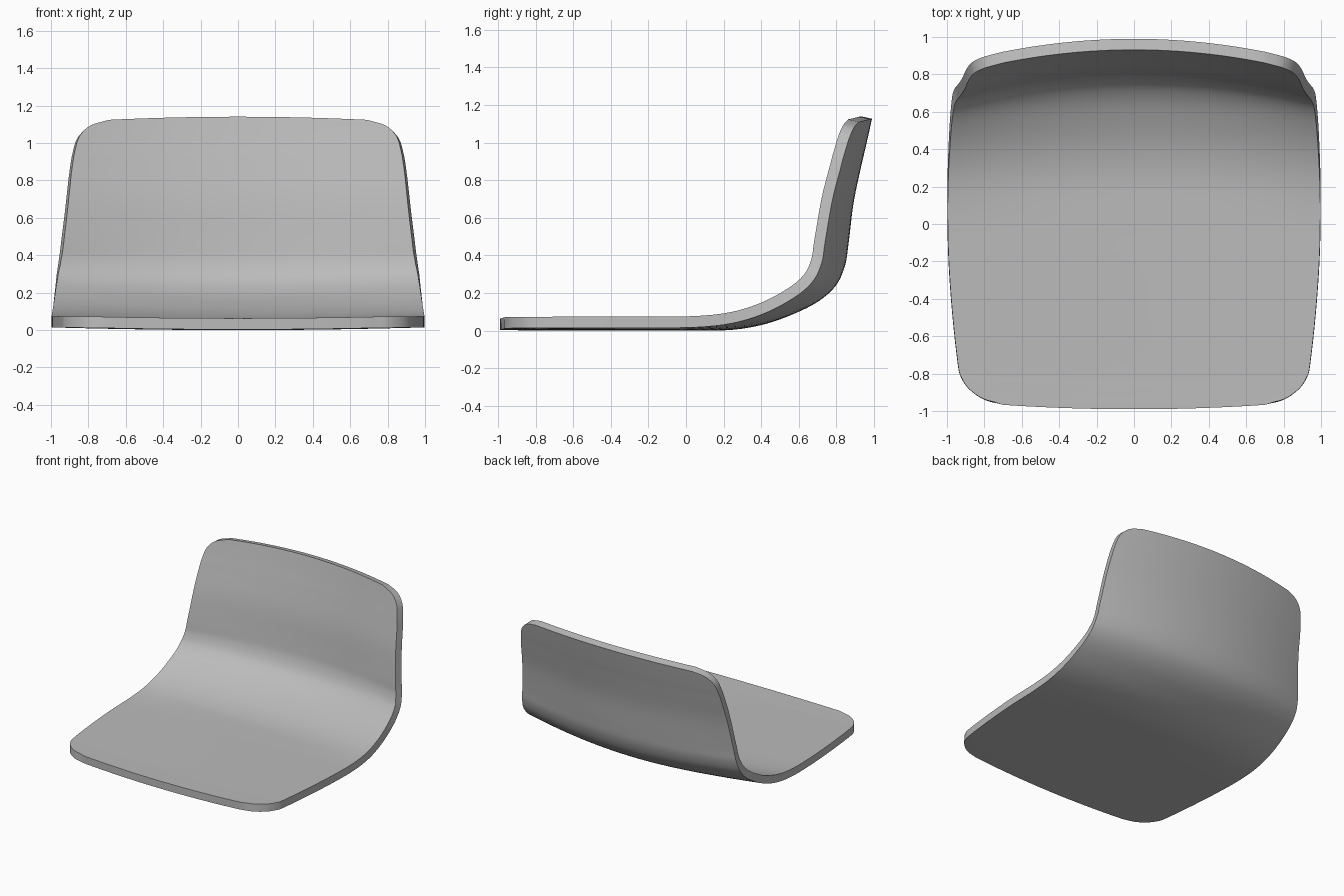
import bpy
from mathutils import Vector

cube = bpy.data.objects.get("Cube")
if cube:
    bpy.data.objects.remove(cube)

# Material
grey = bpy.data.materials.new("plain grey")
grey.use_nodes = True
colour = (0.5, 0.5, 0.5, 1)
grey.diffuse_color = colour
grey.node_tree.nodes["Principled BSDF"].inputs["Base Color"].default_value = colour

# Underside stations, front to top: y, z, sideways cupping, half width, end rounding
STATIONS = [Vector(s) for s in (
    (-.99, .003, .015, .70, .05), (-.972, .003, .015, .80, .05),
    (-.924, .002, .015, .88, .05), (-.863, .001, .015, .925, .05),
    (-.79, 0, .015, .943, .05), (-.5, 0, .015, .972, .02),
    (-.2, 0, .015, .992, 0), (.05, 0, .017, .998, 0),
    (.25, .004, .035, .997, 0), (.42, .034, .055, .992, 0),
    (.57, .087, .075, .985, 0), (.7, .152, .10, .976, 0),
    (.795, .235, .125, .968, 0), (.845, .34, .135, .958, 0),
    (.865, .46, .14, .945, 0), (.892, .68, .135, .92, -.02),
    (.934, .88, .13, .90, -.06), (.955, .97, .13, .885, -.065),
    (.973, 1.05, .13, .86, -.065), (.985, 1.105, .13, .80, -.065),
    (.99, 1.127, .13, .70, -.065))]
STEPS, COLUMNS, THICKNESS = 4, 32, .06


def spline(points, steps):
    """Smooth curve through the stations."""
    ext = [2 * points[0] - points[1], *points, 2 * points[-1] - points[-2]]
    out = []
    for a, b, c, d in zip(ext, ext[1:], ext[2:], ext[3:]):
        for i in range(steps):
            t = i / steps
            out.append(b + (c - a) * t / 2 + (a - 2.5 * b + 2 * c - d / 2) * t**2
                       + (1.5 * (b - c) + (d - a) / 2) * t**3)
    return out + [points[-1]]


# Shell surface: each row is bowed towards the sitter and rounded at the ends
rows = spline(STATIONS, STEPS)
verts = []
for i, (y, z, cup, width, rounding) in enumerate(rows):
    before, after = rows[max(i - 1, 0)], rows[min(i + 1, len(rows) - 1)]
    along = Vector((0, after[0] - before[0], after[1] - before[1])).normalized()
    inward = Vector((0, -along.z, along.y))
    for j in range(COLUMNS + 1):
        x = width * (2 * j / COLUMNS - 1)
        verts.append(Vector((x, y, z)) + (inward * cup + along * rounding) * x * x)

n = COLUMNS + 1
faces = [(r * n + c, r * n + c + 1, (r + 1) * n + c + 1, (r + 1) * n + c)
         for r in range(len(rows) - 1) for c in range(COLUMNS)]
mesh = bpy.data.meshes.new("seat_shell")
mesh.from_pydata(verts, [], faces)
mesh.materials.append(grey)
shell = bpy.data.objects.new("seat_shell", mesh)
bpy.context.collection.objects.link(shell)

# Thickness is added on the sitting side
solid = shell.modifiers.new("thickness", "SOLIDIFY")
solid.thickness = THICKNESS
solid.offset = 1
bpy.context.view_layer.objects.active = shell
shell.select_set(True)
bpy.ops.object.modifier_apply(modifier=solid.name)
bpy.ops.object.shade_smooth_by_angle(angle=.7)
